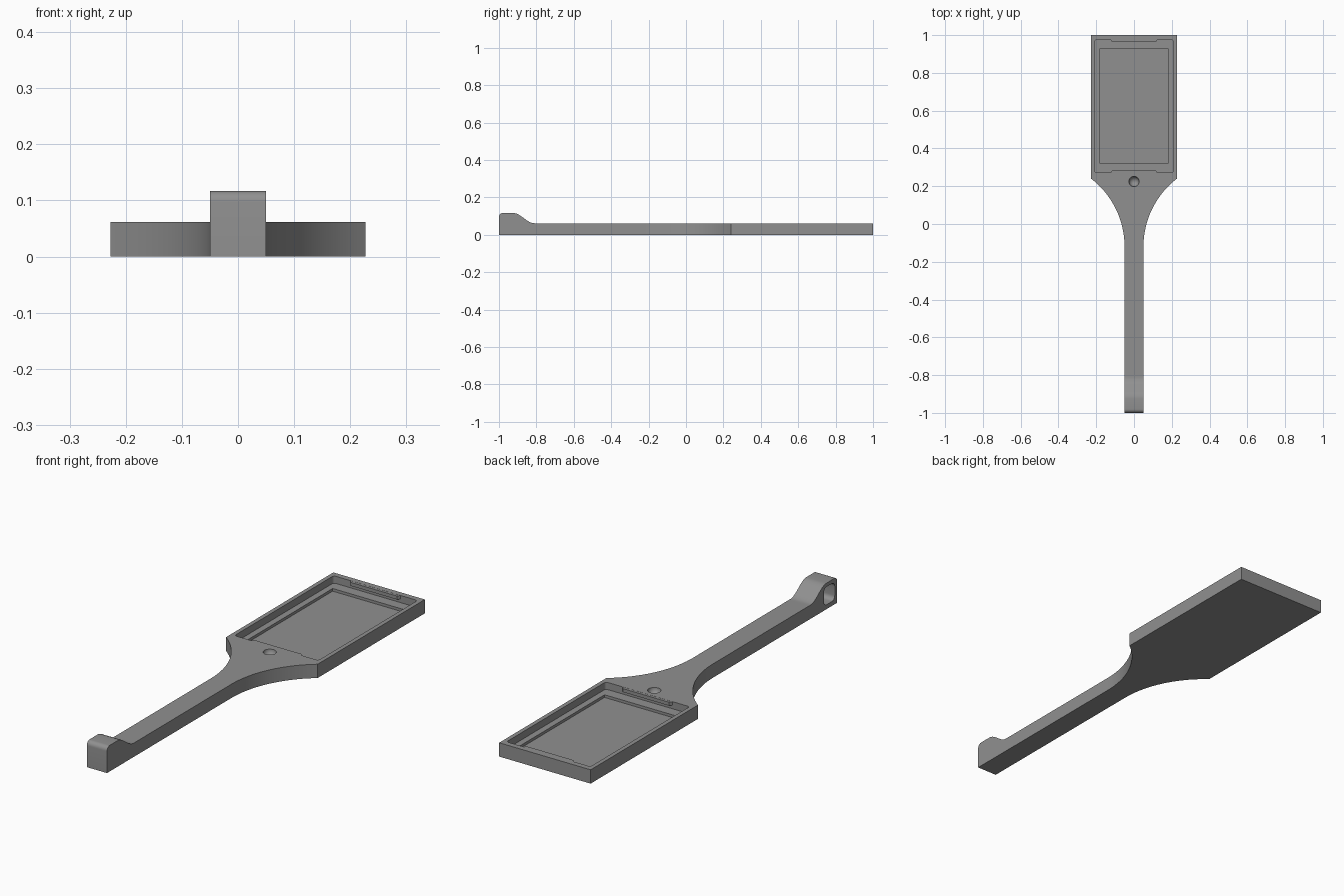
import bpy, bmesh, math
from mathutils import Vector

if "Cube" in bpy.data.objects:
    bpy.data.objects.remove(bpy.data.objects["Cube"])

grey = bpy.data.materials.new("mid_grey")
grey.diffuse_color = (0.28, 0.28, 0.28, 1)
grey.use_nodes = True
grey.node_tree.nodes["Principled BSDF"].inputs["Base Color"].default_value = grey.diffuse_color


def prism(name, points, sweep):
    """Closed polygon of 3D points swept along a vector."""
    bm = bmesh.new()
    face = bm.faces.new([bm.verts.new(p) for p in points])
    ext = bmesh.ops.extrude_face_region(bm, geom=[face])
    bmesh.ops.translate(bm, vec=Vector(sweep),
                        verts=[v for v in ext["geom"] if isinstance(v, bmesh.types.BMVert)])
    bmesh.ops.recalc_face_normals(bm, faces=bm.faces)
    me = bpy.data.meshes.new(name)
    bm.to_mesh(me)
    bm.free()
    me.materials.append(grey)
    ob = bpy.data.objects.new(name, me)
    bpy.context.collection.objects.link(ob)
    return ob


def rounded(a0, a1, b0, b1, r, n=5):
    """2D rounded rectangle."""
    pts = []
    for k, (a, b) in enumerate([(a1 - r, b1 - r), (a0 + r, b1 - r), (a0 + r, b0 + r), (a1 - r, b0 + r)]):
        for i in range(n + 1):
            t = math.pi / 2 * (k + i / n)
            pts.append((a + r * math.cos(t), b + r * math.sin(t)))
    return pts


def combine(ob, other, op):
    bpy.context.view_layer.objects.active = ob
    mod = ob.modifiers.new(op, 'BOOLEAN')
    mod.operation, mod.object, mod.solver = op, other, 'EXACT'
    bpy.ops.object.modifier_apply(modifier=mod.name)
    bpy.data.objects.remove(other)


T = 0.062                     # plate thickness
W, HW = 0.227, 0.05           # half widths of head and handle

# Paddle: rectangular head, concave neck, straight handle
R, y0 = 0.4546, -0.12
side = [(HW, -0.8)]
for i in range(21):
    t = math.asin(0.36 / R) * i / 20
    side.append((HW + R - R * math.cos(t), y0 + R * math.sin(t)))
side.append((W, 1.0))
outline = side + [(-x, y) for x, y in reversed(side)]
paddle = prism("paddle", [(x, y, 0) for x, y in outline], (0, 0, T))

# Raised handle end with rounded tip and S-curved slope
end = [(-0.8, 0), (-1, 0)]
for i in range(7):
    t = math.pi / 2 * i / 6
    end.append((-0.98 - 0.02 * math.cos(t), 0.097 + 0.02 * math.sin(t)))
for i in range(17):
    s = i / 16
    end.append((-0.925 + 0.115 * s, T + 0.055 * (0.5 + 0.5 * math.cos(math.pi * s))))
end.append((-0.8, T))
tip = prism("handle_tip", [(-HW, y, z) for y, z in end], (2 * HW, 0, 0))
combine(paddle, tip, 'UNION')

# Blind side slot in the handle end
slot = prism("slot_cutter", [(-0.1, y, z) for y, z in rounded(-0.983, -0.905, 0.02, 0.1, 0.02)],
             (0.13, 0, 0))
combine(paddle, slot, 'DIFFERENCE')

# Stepped pocket in the head
for x, ya, yb, z, r in [(0.208, 0.272, 0.975, 0.03, 0.012), (0.18, 0.32, 0.928, 0.018, 0.002)]:
    cutter = prism("pocket_cutter", [(a, b, z) for a, b in rounded(-x, x, ya, yb, r)], (0, 0, 0.1))
    combine(paddle, cutter, 'DIFFERENCE')

# Shallow round dimple on the neck
bpy.ops.mesh.primitive_uv_sphere_add(segments=32, ring_count=16, radius=0.027, location=(0, 0.225, T))
dimple = bpy.context.object
dimple.data.materials.append(grey)
combine(paddle, dimple, 'DIFFERENCE')

# Retaining lips at both ends of the pocket
for name, y, d in [("front_lip", 0.27, 0.014), ("back_lip", 0.977, -0.014)]:
    prism(name, [(-0.125, y, 0.046), (0.125, y, 0.046), (0.115, y + d, 0.046), (-0.115, y + d, 0.046)],
          (0, 0, 0.0155))

bpy.ops.object.select_all(action='DESELECT')
paddle.select_set(True)
bpy.context.view_layer.objects.active = paddle
bpy.ops.object.shade_smooth_by_angle(angle=math.radians(30))
